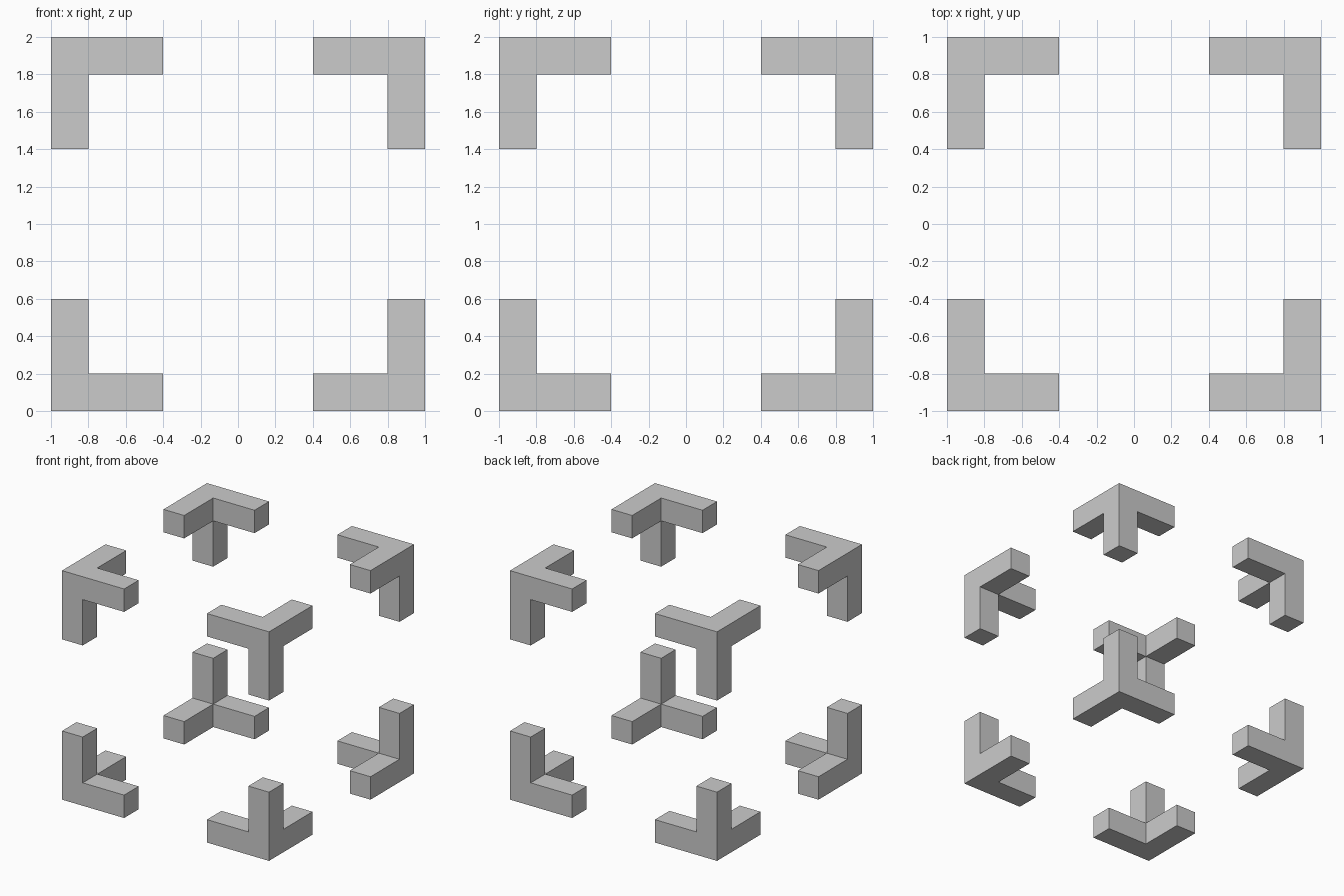
import bpy
import bmesh
import math
from mathutils import Matrix, Vector

if "Cube" in bpy.data.objects:
    bpy.data.objects.remove(bpy.data.objects["Cube"])

HALF = 1.0    # half the overall size
THICK = 0.2   # bar thickness
REACH = 0.4   # arm length beyond the corner block


def corner_bracket(name, sx, sy, sz):
    """Corner block with three arms pointing inwards along x, y and z."""
    bm = bmesh.new()
    signs = Vector((sx, sy, sz))
    centre = signs * (HALF - THICK / 2) + Vector((0, 0, HALF))
    bmesh.ops.create_cube(bm, size=THICK, matrix=Matrix.Translation(centre))
    bm.normal_update()

    # Extrude the three faces that look towards the middle
    inner = [f for f in bm.faces if f.normal.dot(signs) < 0]
    arms = bmesh.ops.extrude_discrete_faces(bm, faces=inner)["faces"]
    for face in arms:
        face.normal_update()
        bmesh.ops.translate(bm, verts=face.verts, vec=face.normal * REACH)

    # Weld the arms to the block and merge coplanar faces
    bmesh.ops.remove_doubles(bm, verts=bm.verts, dist=1e-4)
    bmesh.ops.dissolve_limit(bm, angle_limit=math.radians(1),
                             verts=bm.verts, edges=bm.edges)
    bmesh.ops.recalc_face_normals(bm, faces=bm.faces)

    mesh = bpy.data.meshes.new(name)
    bm.to_mesh(mesh)
    bm.free()
    bpy.context.collection.objects.link(bpy.data.objects.new(name, mesh))


# One bracket at each corner of the cube
for sz, level in ((-1, "bottom"), (1, "top")):
    for sy, depth in ((-1, "front"), (1, "back")):
        for sx, side in ((-1, "left"), (1, "right")):
            corner_bracket(f"{level}_{depth}_{side}_bracket", sx, sy, sz)
